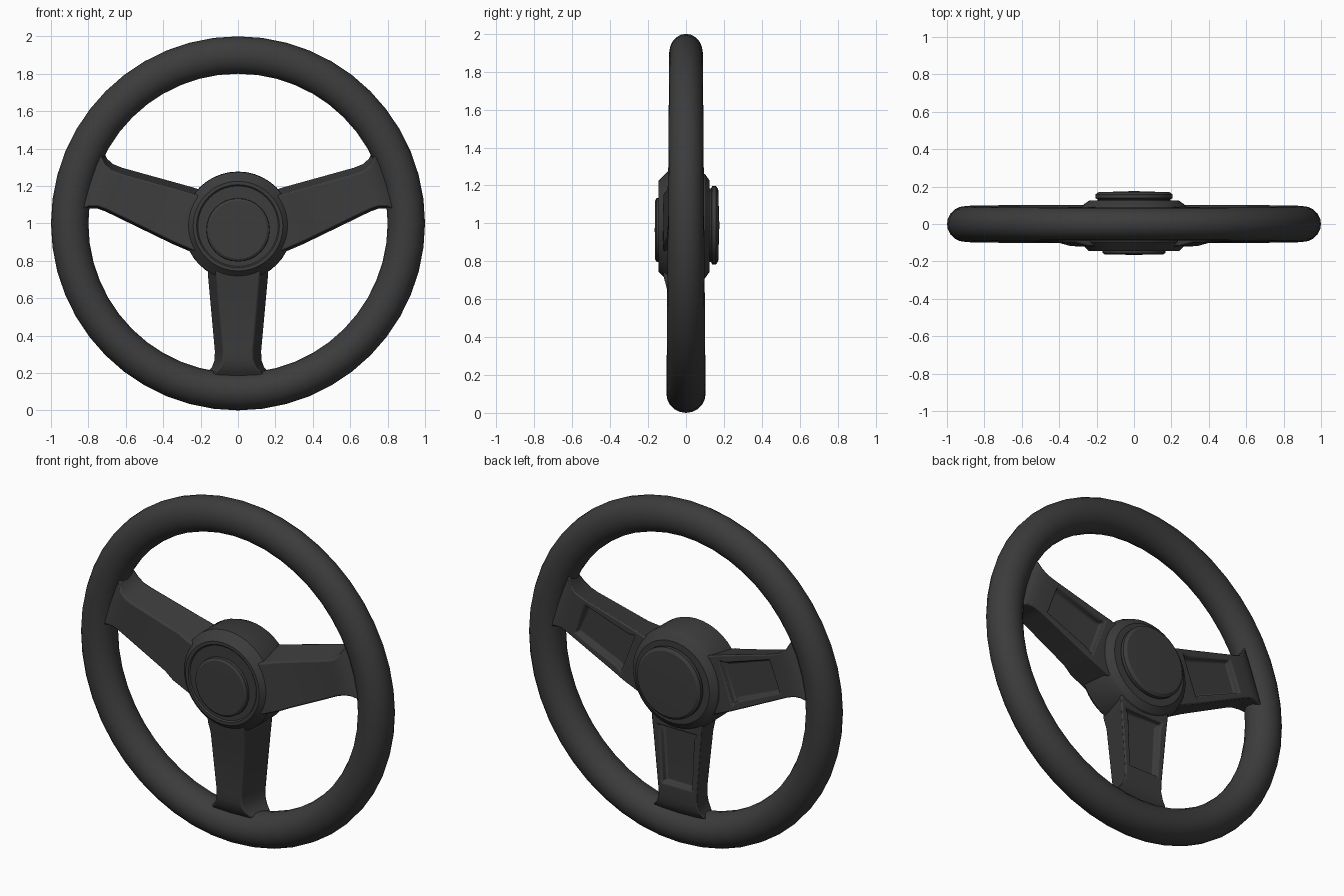
import bpy, bmesh, math
from mathutils import Vector

cube = bpy.data.objects.get("Cube")
if cube:
    bpy.data.objects.remove(cube, do_unlink=True)

# One dark grey for the whole wheel
grey = bpy.data.materials.new("dark_grey")
grey.use_nodes = True
COLOUR = (0.045, 0.045, 0.045, 1)
grey.diffuse_color = COLOUR
shader = grey.node_tree.nodes["Principled BSDF"]
shader.inputs["Base Color"].default_value = COLOUR
shader.inputs["Roughness"].default_value = 0.7


def finish(bm, name, angle, bevel=0):
    bmesh.ops.recalc_face_normals(bm, faces=bm.faces)
    mesh = bpy.data.meshes.new(name)
    bm.to_mesh(mesh)
    bm.free()
    mesh.materials.append(grey)
    obj = bpy.data.objects.new(name, mesh)
    bpy.context.collection.objects.link(obj)
    if bevel:
        mod = obj.modifiers.new("soft_edges", "BEVEL")
        mod.width, mod.segments, mod.limit_method = bevel, 2, "ANGLE"
        mod.angle_limit = math.radians(35)
    bpy.ops.object.select_all(action="DESELECT")
    obj.select_set(True)
    bpy.context.view_layer.objects.active = obj
    bpy.ops.object.shade_smooth_by_angle(angle=math.radians(angle))
    return obj


def lathe(name, profile, z, steps, closed=False, angle=30):
    """Spin (radius, y) points around the front-to-back axis at height z."""
    bm = bmesh.new()
    verts = [bm.verts.new((r, y, z)) for r, y in profile]
    pairs = list(zip(verts, verts[1:]))
    if closed:
        pairs.append((verts[-1], verts[0]))
    edges = [bm.edges.new(p) for p in pairs]
    bmesh.ops.spin(bm, geom=verts + edges, cent=(0, 0, z), axis=(0, 1, 0),
                   angle=math.tau, steps=steps, use_merge=True)
    bmesh.ops.remove_doubles(bm, verts=bm.verts, dist=0.0005)
    return finish(bm, name, angle)


# Rim: round tube, slightly thinner towards the top
tube = [(0.9 + 0.1 * math.cos(i * math.tau / 20), 0.1 * math.sin(i * math.tau / 20))
        for i in range(20)]
rim = lathe("rim", tube, 1, 48, closed=True, angle=60)
for v in rim.data.vertices:
    v.co.y *= 0.96 - 0.08 * (v.co.z - 1)

# Hub body with chamfered front and back
lathe("hub", [(0, -0.138), (0.215, -0.138), (0.222, -0.145), (0.24, -0.145),
              (0.25, -0.135), (0.29, -0.095), (0.292, 0.06), (0.275, 0.1),
              (0.24, 0.125), (0, 0.125)], 0.985, 40)

# Front centre button
lathe("front_button", [(0, -0.165), (0.155, -0.163), (0.168, -0.155), (0.17, -0.13)], 0.965, 32)

# Back cap with a narrow neck
lathe("back_cap", [(0.195, 0.11), (0.195, 0.132), (0.207, 0.138), (0.207, 0.158),
                   (0.19, 0.17), (0, 0.176)], 0.99, 36)

# Spoke stations: distance, half width, front y, back y
STATIONS = [(0.12, 0.17, -0.125, 0.09), (0.31, 0.162, -0.118, 0.09),
            (0.38, 0.156, -0.1, 0.087), (0.71, 0.126, -0.088, 0.083),
            (0.76, 0.127, -0.086, 0.08), (0.8, 0.142, -0.078, 0.075),
            (0.825, 0.165, -0.065, 0.065), (0.86, 0.2, -0.04, 0.04)]
POCKET = 1  # first station of the pocket


def spoke(name, origin_z, degrees, taper_low, taper_high):
    """Loft stations along a direction; the front is narrower by the tapers."""
    a = math.radians(degrees)
    along = Vector((math.cos(a), 0, math.sin(a)))
    across = Vector((-math.sin(a), 0, math.cos(a)))
    bm = bmesh.new()
    rings = []
    for d, w, front, back in STATIONS:
        corners = [(-w + taper_low, front), (w - taper_high, front), (w, back), (-w, back)]
        rings.append([bm.verts.new(Vector((0, y, origin_z)) + along * d + across * s)
                      for s, y in corners])
    pocket_faces = []
    for n, (r0, r1) in enumerate(zip(rings, rings[1:])):
        for i in range(4):
            j = (i + 1) % 4
            face = bm.faces.new((r0[i], r0[j], r1[j], r1[i]))
            if i == 2 and n in (POCKET, POCKET + 1):
                pocket_faces.append(face)
    bm.faces.new(rings[0])
    bm.faces.new(rings[-1])
    bmesh.ops.recalc_face_normals(bm, faces=bm.faces)
    # Recessed panel on the back
    bmesh.ops.inset_region(bm, faces=pocket_faces, thickness=0.045)
    bmesh.ops.inset_region(bm, faces=pocket_faces, thickness=0.01, depth=-0.035)
    finish(bm, name, 35, bevel=0.008)


spoke("left_spoke", 0.93, 20.7, 0.012, 0.035)
spoke("right_spoke", 0.93, 180 - 20.7, 0.035, 0.012)
spoke("lower_spoke", 1.03, -90, 0.045, 0.045)
